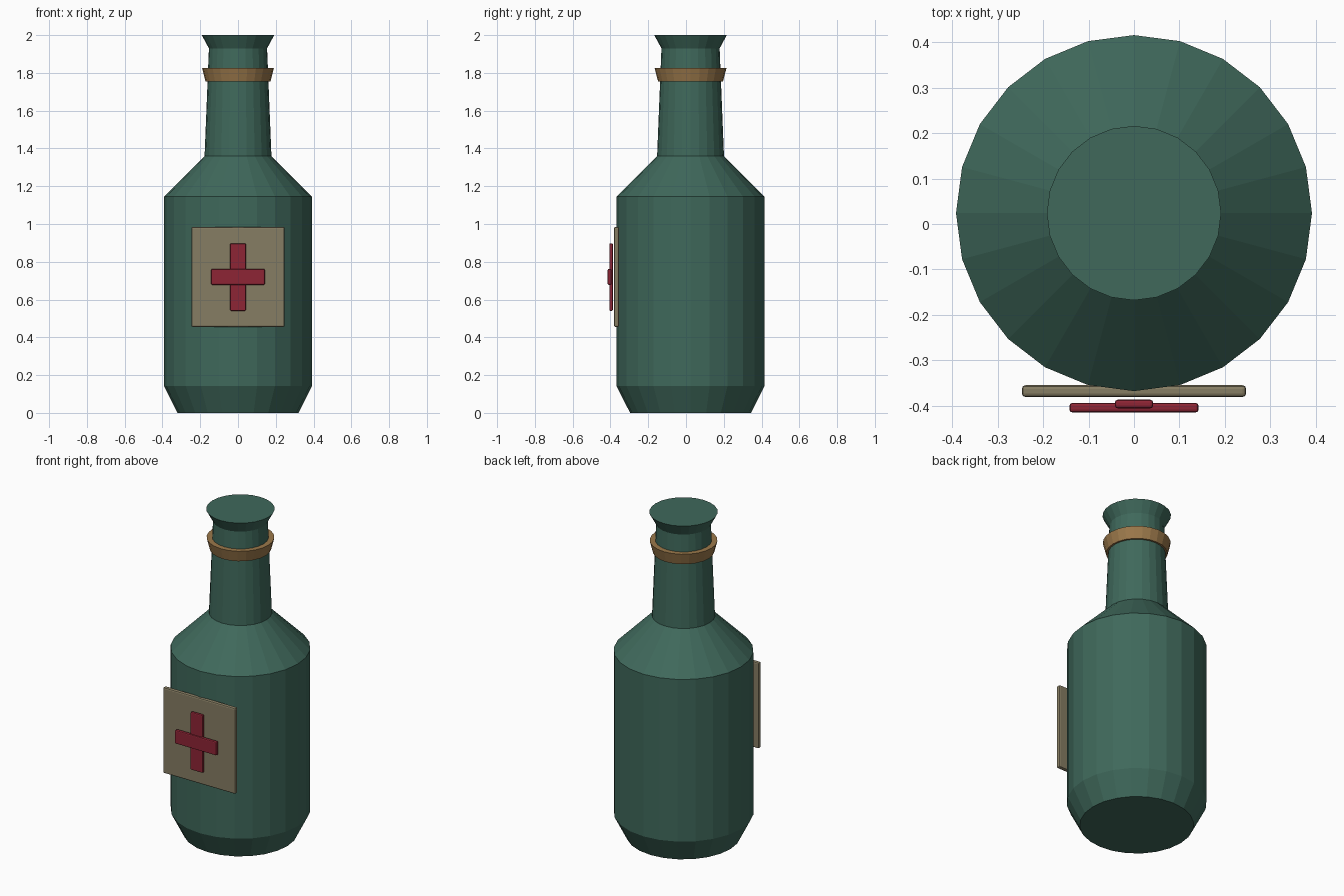
import bpy, bmesh, math

default = bpy.data.objects.get("Cube")
if default:
    bpy.data.objects.remove(default, do_unlink=True)

SIDES = 24
AXIS_Y = 0.024


def material(name, rgb):
    m = bpy.data.materials.new(name)
    m.use_nodes = True
    colour = (*rgb, 1)
    m.diffuse_color = colour
    m.node_tree.nodes["Principled BSDF"].inputs["Base Color"].default_value = colour
    return m


green = material("bottle green", (0.05, 0.14, 0.105))
tan = material("label tan", (0.24, 0.205, 0.125))
red = material("cross red", (0.27, 0.018, 0.035))
brass = material("collar brass", (0.33, 0.19, 0.07))


def add_object(name, bm, mat):
    bmesh.ops.recalc_face_normals(bm, faces=bm.faces)
    mesh = bpy.data.meshes.new(name)
    bm.to_mesh(mesh)
    bm.free()
    mesh.materials.append(mat)
    obj = bpy.data.objects.new(name, mesh)
    bpy.context.collection.objects.link(obj)
    return obj


def turned(name, profile, mat):
    """Closed faceted solid from (radius, height) pairs."""
    bm = bmesh.new()
    rings = []
    for r, z in profile:
        angles = [math.tau * i / SIDES for i in range(SIDES)]
        rings.append([bm.verts.new((r * math.cos(a), AXIS_Y + r * math.sin(a), z))
                      for a in angles])
    for low, high in zip(rings, rings[1:]):
        for i in range(SIDES):
            j = (i + 1) % SIDES
            bm.faces.new((low[i], low[j], high[j], high[i]))
    bm.faces.new(rings[0][::-1])
    bm.faces.new(rings[-1])
    return add_object(name, bm, mat)


def plate(name, half_width, y_range, z_range, mat, bevel):
    """Thin box centred on x = 0 with softened edges."""
    bm = bmesh.new()
    bmesh.ops.create_cube(bm, size=1)
    (y0, y1), (z0, z1) = y_range, z_range
    for v in bm.verts:
        v.co = (v.co.x * 2 * half_width,
                y0 + (v.co.y + 0.5) * (y1 - y0),
                z0 + (v.co.z + 0.5) * (z1 - z0))
    obj = add_object(name, bm, mat)
    mod = obj.modifiers.new("soft edges", "BEVEL")
    mod.width = bevel
    mod.segments = 2
    return obj


# Glass body, shoulder, neck and flared lip
turned("bottle", [(0.32, 0), (0.392, 0.143), (0.392, 1.145), (0.177, 1.36),
                  (0.154, 1.93), (0.192, 2.0)], green)

# Flared band around the neck
turned("neck_collar", [(0.172, 1.755), (0.19, 1.825)], brass)

# Label and the two bars of its cross
plate("label", 0.247, (-0.381, -0.355), (0.455, 0.985), tan, 0.008)
plate("cross_upright", 0.042, (-0.406, -0.387), (0.54, 0.897), red, 0.006)
plate("cross_bar", 0.142, (-0.415, -0.394), (0.678, 0.762), red, 0.006)
